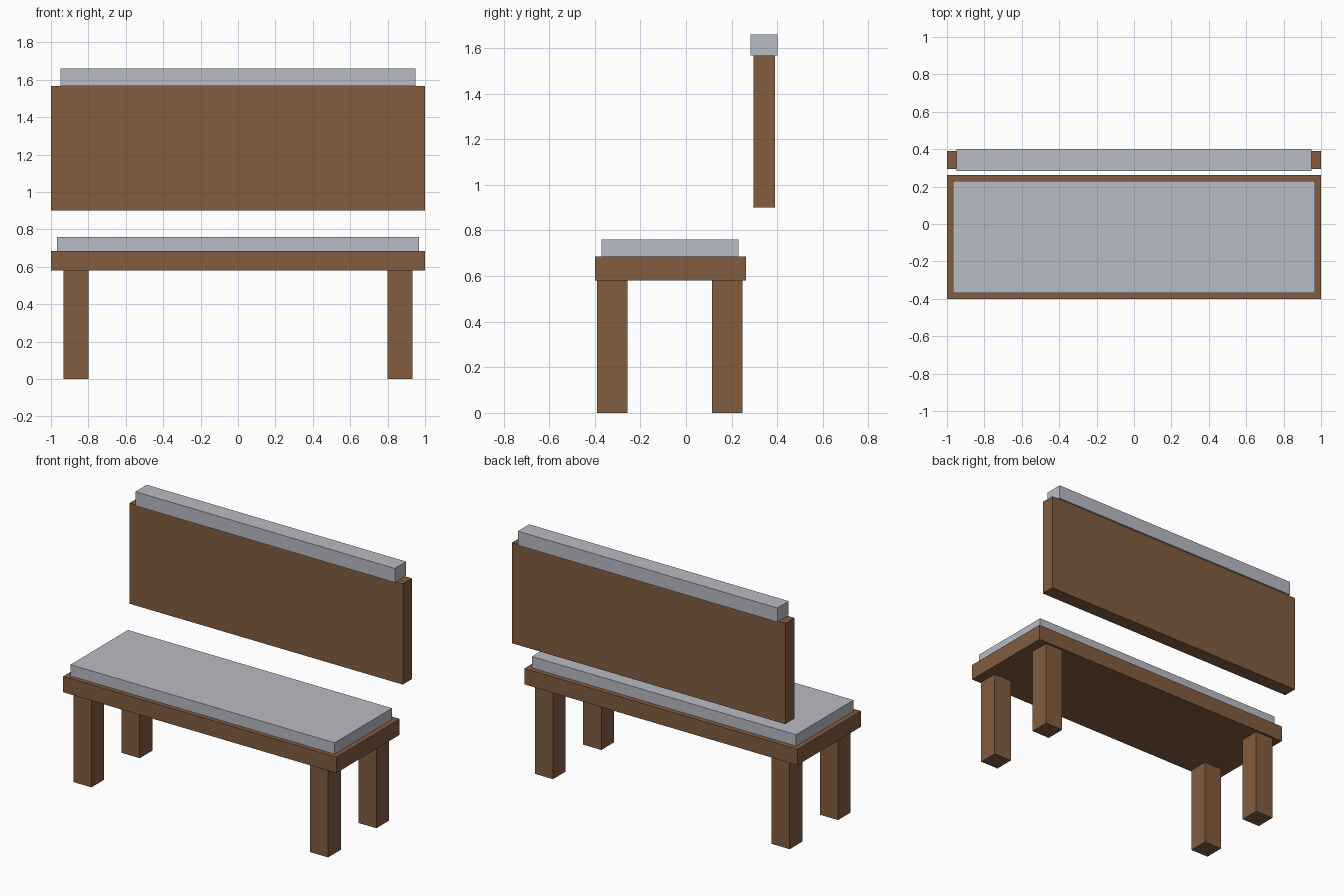
import bpy
import bmesh
from mathutils import Vector

if "Cube" in bpy.data.objects:
    bpy.data.objects.remove(bpy.data.objects["Cube"])


def material(name, rgb):
    m = bpy.data.materials.new(name)
    m.diffuse_color = (*rgb, 1.0)
    m.use_nodes = True
    m.node_tree.nodes["Principled BSDF"].inputs["Base Color"].default_value = m.diffuse_color
    return m


wood = material("brown wood", (0.223, 0.109, 0.051))
grey = material("light grey", (0.485, 0.503, 0.552))


def box(name, lo, hi, mat):
    """Axis-aligned box between two corners, origin at its centre."""
    lo, hi = Vector(lo), Vector(hi)
    size = hi - lo
    bm = bmesh.new()
    bmesh.ops.create_cube(bm, size=1.0)
    bmesh.ops.scale(bm, vec=size, verts=bm.verts)
    mesh = bpy.data.meshes.new(name)
    bm.to_mesh(mesh)
    bm.free()
    mesh.materials.append(mat)
    obj = bpy.data.objects.new(name, mesh)
    obj.location = (lo + hi) / 2
    bpy.context.collection.objects.link(obj)
    return obj


# Seat board and its cushion
box("seat", (-1.0, -0.40, 0.58), (1.0, 0.263, 0.685), wood)
box("seat_cushion", (-0.967, -0.37, 0.685), (0.967, 0.23, 0.76), grey)

# Floating backrest and its top rail
box("backrest", (-1.0, 0.295, 0.90), (1.0, 0.39, 1.567), wood)
box("top_rail", (-0.95, 0.283, 1.567), (0.95, 0.402, 1.66), grey)

# Four legs
for depth, y0, y1 in (("front", -0.39, -0.257), ("back", 0.115, 0.248)):
    for side, x0, x1 in (("left", -0.933, -0.80), ("right", 0.80, 0.933)):
        box(f"{depth}_{side}_leg", (x0, y0, 0.0), (x1, y1, 0.58), wood)
